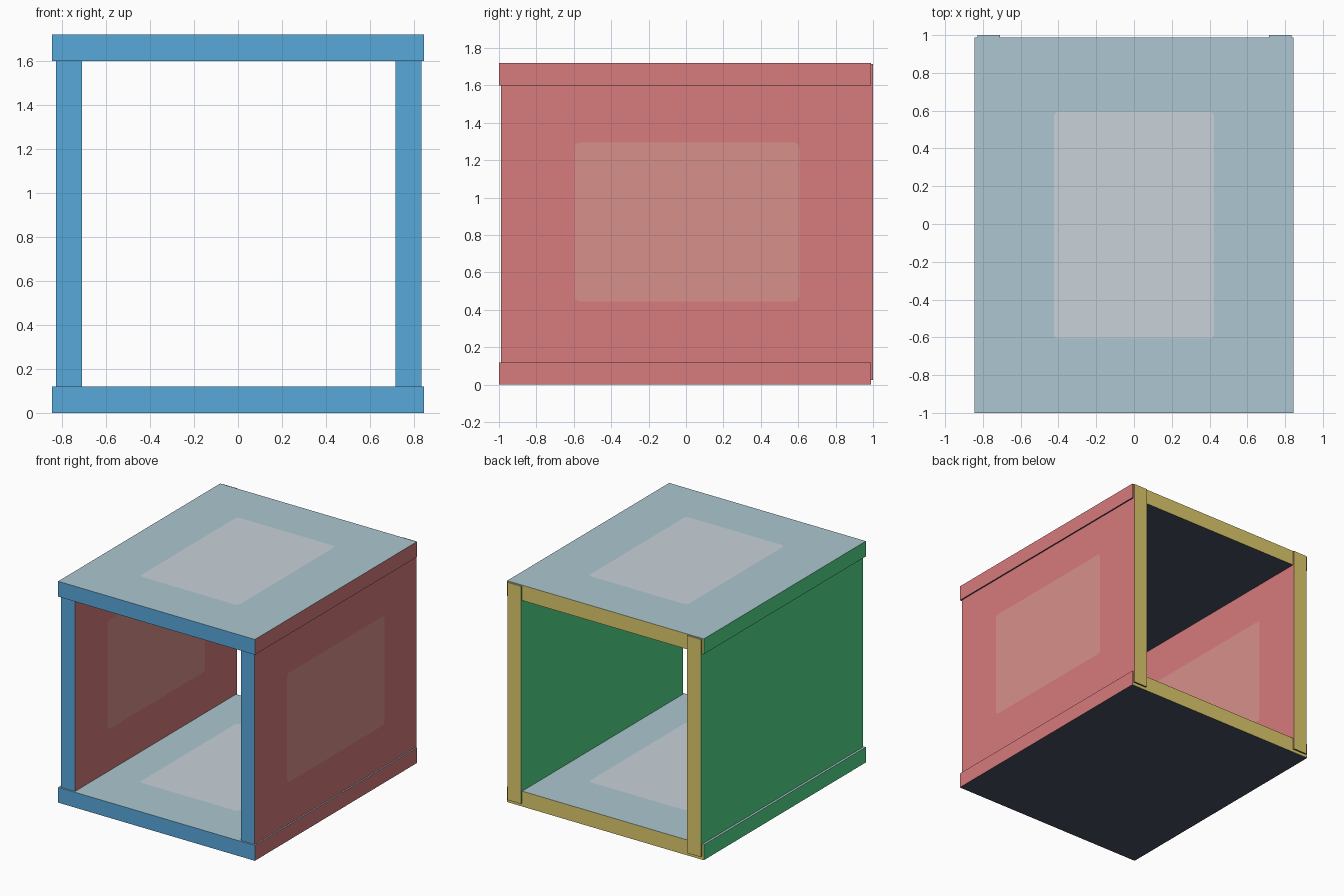
import bpy, bmesh, math
from mathutils import Matrix, Vector

cube = bpy.data.objects.get("Cube")
if cube:
    bpy.data.objects.remove(cube, do_unlink=True)


def make_material(name, rgb):
    """Flat material from 0-255 display values, converted to linear."""
    lin = [((c / 255 + 0.055) / 1.055) ** 2.4 for c in rgb]
    mat = bpy.data.materials.new(name)
    mat.use_nodes = True
    mat.diffuse_color = (*lin, 1)
    mat.node_tree.nodes["Principled BSDF"].inputs["Base Color"].default_value = (*lin, 1)
    return mat


# One colour for each facing direction
SIDES = [
    (Vector((0, -1, 0)), make_material("front blue", (88, 169, 219))),
    (Vector((0, 1, 0)), make_material("back yellow", (222, 201, 107))),
    (Vector((1, 0, 0)), make_material("side red", (215, 123, 124))),
    (Vector((-1, 0, 0)), make_material("side green", (82, 219, 138))),
    (Vector((0, 0, 1)), make_material("top blue grey", (172, 198, 209))),
    (Vector((0, 0, -1)), make_material("underside navy", (71, 80, 98))),
]
TOP_PATCH = make_material("pale grey patch", (200, 209, 217))
SIDE_PATCH = make_material("pale red patch", (215, 144, 139))

WIDTH, LENGTH, THICK = 1.69, 1.988, 0.119
PATCH_X, PATCH_Y, RADIUS = 0.424, 0.6, 0.025


def add_object(name, bm, materials):
    mesh = bpy.data.meshes.new(name)
    bm.to_mesh(mesh)
    bm.free()
    for mat in materials:
        mesh.materials.append(mat)
    obj = bpy.data.objects.new(name, mesh)
    bpy.context.collection.objects.link(obj)
    return obj


def add_panel(name, centre, upright, patch_material):
    """Board with a rounded patch on its main face; upright boards face +x."""
    place = Matrix.Translation(centre)
    if upright:
        place = place @ Matrix.Rotation(math.pi / 2, 4, "Y")

    # Board, coloured by the direction each face points
    bm = bmesh.new()
    bmesh.ops.create_cube(bm, size=1)
    bmesh.ops.scale(bm, vec=(WIDTH, LENGTH, THICK), verts=bm.verts)
    bmesh.ops.transform(bm, matrix=place, verts=bm.verts)
    bm.normal_update()
    for face in bm.faces:
        face.material_index = max(range(len(SIDES)),
                                  key=lambda i: face.normal.dot(SIDES[i][0]))
    add_object(name, bm, [mat for _, mat in SIDES])

    # Rounded patch lying just above the main face
    bm = bmesh.new()
    ring = []
    for quarter, (sx, sy) in enumerate([(1, 1), (-1, 1), (-1, -1), (1, -1)]):
        for step in range(6):
            a = (quarter + step / 5) * math.pi / 2
            ring.append(bm.verts.new((sx * (PATCH_X - RADIUS) + RADIUS * math.cos(a),
                                      sy * (PATCH_Y - RADIUS) + RADIUS * math.sin(a),
                                      THICK / 2 + 0.002)))
    bm.faces.new(ring)
    bmesh.ops.transform(bm, matrix=place, verts=bm.verts)
    add_object(name + "_patch", bm, [patch_material])


# Floor and roof sit slightly forward, walls slightly back
add_panel("floor_panel", (0, -0.006, THICK / 2), False, TOP_PATCH)
add_panel("roof_panel", (0, -0.006, 1.719 - THICK / 2), False, TOP_PATCH)
add_panel("right_wall", (-0.768, 0.006, 0.869), True, SIDE_PATCH)
add_panel("left_wall", (0.775, 0.006, 0.869), True, SIDE_PATCH)
